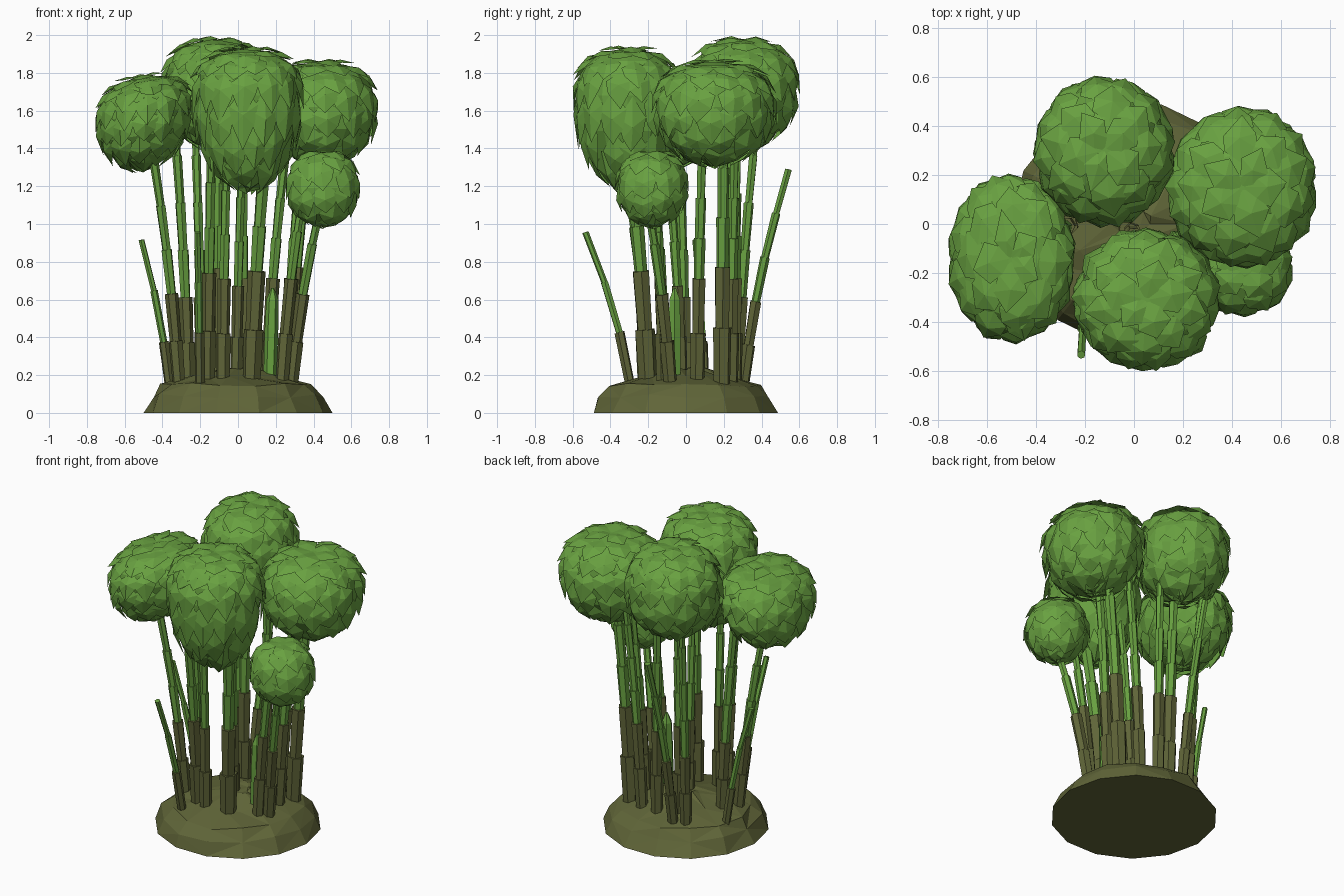
import bpy, bmesh, math, random
from mathutils import Vector

if "Cube" in bpy.data.objects:
    bpy.data.objects.remove(bpy.data.objects["Cube"])

random.seed(7)


def material(name, col):
    m = bpy.data.materials.new(name)
    m.diffuse_color = (*col, 1)
    m.use_nodes = True
    m.node_tree.nodes["Principled BSDF"].inputs["Base Color"].default_value = m.diffuse_color
    return m


GREEN = material("leaf green", (0.14, 0.355, 0.052))
OLIVE = material("olive earth", (0.117, 0.131, 0.040))


def finish(bm, name, mats):
    me = bpy.data.meshes.new(name)
    bm.to_mesh(me)
    bm.free()
    for m in mats:
        me.materials.append(m)
    ob = bpy.data.objects.new(name, me)
    bpy.context.collection.objects.link(ob)
    return ob


def jit(a):
    return random.uniform(-a, a)


def skin(bm, rings, mat=0):
    """Join equal rings of vertices and cap both ends."""
    n = len(rings[0])
    for a, b in zip(rings, rings[1:]):
        for i in range(n):
            bm.faces.new((a[i], a[(i + 1) % n], b[(i + 1) % n], b[i])).material_index = mat
    bm.faces.new(rings[0][::-1]).material_index = mat
    bm.faces.new(rings[-1]).material_index = mat


# Earth mound
bm = bmesh.new()
rings = []
for r, z in ((0.50, 0), (0.46, 0.09), (0.40, 0.15), (0.24, 0.19), (0.08, 0.235)):
    ring = []
    for i in range(14):
        a = math.tau * i / 14
        k = r + (jit(0.02) if z else 0)
        ring.append(bm.verts.new((k * math.cos(a), k * math.sin(a), z + (jit(0.012) if z else 0))))
    rings.append(ring)
skin(bm, rings)
bmesh.ops.triangulate(bm, faces=[f for f in bm.faces if f.calc_center_median().z > 0.02])
finish(bm, "mound", [OLIVE])


# Jointed stalks: olive below the split height, green above
def stalk(name, base, top, r, split):
    bm = bmesh.new()
    p0, p1 = Vector((*base, 0.12)), Vector(top)
    axis = p1 - p0
    s = (split - p0.z) / axis.z
    nl = max(1, round(s * axis.length / 0.3))
    nu = max(1, round((1 - s) * axis.length / 0.24))
    knots = [s * i / nl for i in range(nl)] + [s + (1 - s) * i / nu for i in range(nu + 1)]
    side = axis.orthogonal().normalized()
    up = axis.normalized().cross(side)
    bow = Vector((p1.x - p0.x, p1.y - p0.y, 0)) * -0.12
    for j, (t0, t1) in enumerate(zip(knots, knots[1:])):
        rings = []
        for t, k in ((t0, 0.88), (t1 + 0.008, 1.1)):
            c = p0 + axis * t + bow * math.sin(math.pi * t)
            rad = r * (1 - 0.4 * t) * k * (1 if t0 < s - 0.001 else 0.88)
            rings.append([bm.verts.new(c + (side * math.cos(a) + up * math.sin(a)) * rad)
                          for a in (math.tau * (i + 0.3 * j) / 6 for i in range(6))])
        skin(bm, rings, 0 if j < nl else 1)
    finish(bm, name, [OLIVE, GREEN])


STALKS = [
    ((-0.31, -0.10), (-0.48, -0.20, 1.55), 0.038, 0.62),
    ((-0.26, 0.00), (-0.34, -0.05, 1.60), 0.040, 0.60),
    ((-0.16, -0.19), (-0.14, -0.34, 1.45), 0.043, 0.73),
    ((-0.08, -0.22), (-0.06, -0.28, 1.40), 0.040, 0.70),
    ((0.07, -0.20), (0.15, -0.31, 1.45), 0.054, 0.74),
    ((-0.01, -0.02), (0.03, -0.12, 1.60), 0.035, 0.66),
    ((-0.10, 0.20), (-0.11, 0.25, 1.65), 0.045, 0.75),
    ((-0.19, 0.27), (-0.23, 0.38, 1.60), 0.038, 0.60),
    ((0.03, 0.26), (0.02, 0.27, 1.60), 0.040, 0.70),
    ((0.25, 0.06), (0.36, 0.09, 1.55), 0.042, 0.70),
    ((0.27, 0.19), (0.38, 0.20, 1.55), 0.050, 0.76),
    ((0.15, 0.24), (0.27, 0.26, 1.55), 0.040, 0.70),
    ((0.28, -0.08), (0.45, -0.21, 1.15), 0.040, 0.62),
    ((0.23, -0.12), (0.35, -0.16, 1.20), 0.040, 0.70),
    # cut stalks leaning outwards
    ((-0.36, 0.10), (-0.51, 0.05, 0.91), 0.028, 0.37),
    ((-0.20, -0.29), (-0.215, -0.53, 0.95), 0.030, 0.42),
    ((-0.12, 0.30), (-0.10, 0.54, 1.28), 0.035, 0.58),
]
for n, spec in enumerate(STALKS):
    stalk(f"stalk_{n + 1}", *spec)

# Young green shoot
bm = bmesh.new()
rings = [[bm.verts.new((0.17 + (z - 0.2) * 0.03 + r * math.cos(math.tau * i / 6),
                        -0.06 + r * math.sin(math.tau * i / 6), z)) for i in range(6)]
         for z, r in ((0.16, 0.035), (0.45, 0.036), (0.60, 0.032), (0.66, 0.008))]
skin(bm, rings)
finish(bm, "shoot", [GREEN])


# Leaf clumps: a solid core covered in overlapping rows of pointed leaves
def clump(name, cx, cy, rx, ry, zmid, up, down, lean, size):
    bm = bmesh.new()

    def point(phi, th, k):
        phi = max(0.0, min(math.pi, phi))
        s, c = max(0.0, math.sin(phi)), math.cos(phi)
        s = s ** (0.8 if c > 0 else 0.95)
        c = math.copysign(abs(c) ** (0.85 if c > 0 else 0.95), c)
        x, y = rx * s * math.cos(th) * k, ry * s * math.sin(th) * k
        return Vector((cx + x, cy + y, zmid + (up if c > 0 else down) * c * k + lean * x))

    # core
    rings = [[bm.verts.new(point(math.pi * j / 8, math.tau * i / 12, 0.91)) for i in range(12)]
             for j in (0.25, 1, 2, 3, 4, 5, 6, 7, 7.7)]
    skin(bm, rings[::-1])
    # leaves
    mean = (rx + ry) / 2
    rows = 8 if mean > 0.25 else 6
    dphi = math.pi / rows
    for j in range(rows):
        phi0 = dphi * (j + 0.15)
        n = max(5, round(math.tau * math.sin(phi0 + dphi / 2) * mean / size))
        off = random.random() * math.tau
        for i in range(n):
            th = off + math.tau * (i + jit(0.2)) / n
            w = math.tau / n * 0.62
            p = phi0 + jit(0.25) * dphi
            tip = dphi * random.uniform(1.1, 1.5)
            flare = random.uniform(0.98, 1.04)
            v = [bm.verts.new(q) for q in (
                point(p - dphi * 0.35, th, 0.90),
                point(p + dphi * 0.25, th - w, 0.93),
                point(p + dphi * 0.80, th - w * 0.75, 0.96),
                point(p + tip, th + jit(0.15) * w, flare),
                point(p + dphi * 0.75, th + w * 0.75, 0.96),
                point(p + dphi * 0.2, th + w, 0.93))]
            mid = bm.verts.new(point(p + dphi * 0.45, th, 0.99))
            for a, b in zip(v, v[1:] + v[:1]):
                if (a.co - b.co).length > 1e-4:
                    bm.faces.new((mid, a, b))
    finish(bm, name, [GREEN])


clump("left_leaf_clump", -0.50, -0.14, 0.265, 0.35, 1.58, 0.22, 0.30, 0.15, 0.14)
clump("front_leaf_clump", 0.05, -0.31, 0.305, 0.295, 1.68, 0.27, 0.51, 0.0, 0.13)
clump("back_leaf_clump", -0.12, 0.30, 0.295, 0.31, 1.71, 0.29, 0.32, 0.0, 0.14)
clump("right_leaf_clump", 0.44, 0.15, 0.315, 0.335, 1.62, 0.26, 0.32, 0.0, 0.14)
clump("small_leaf_clump", 0.45, -0.18, 0.205, 0.20, 1.19, 0.21, 0.21, 0.0, 0.12)
